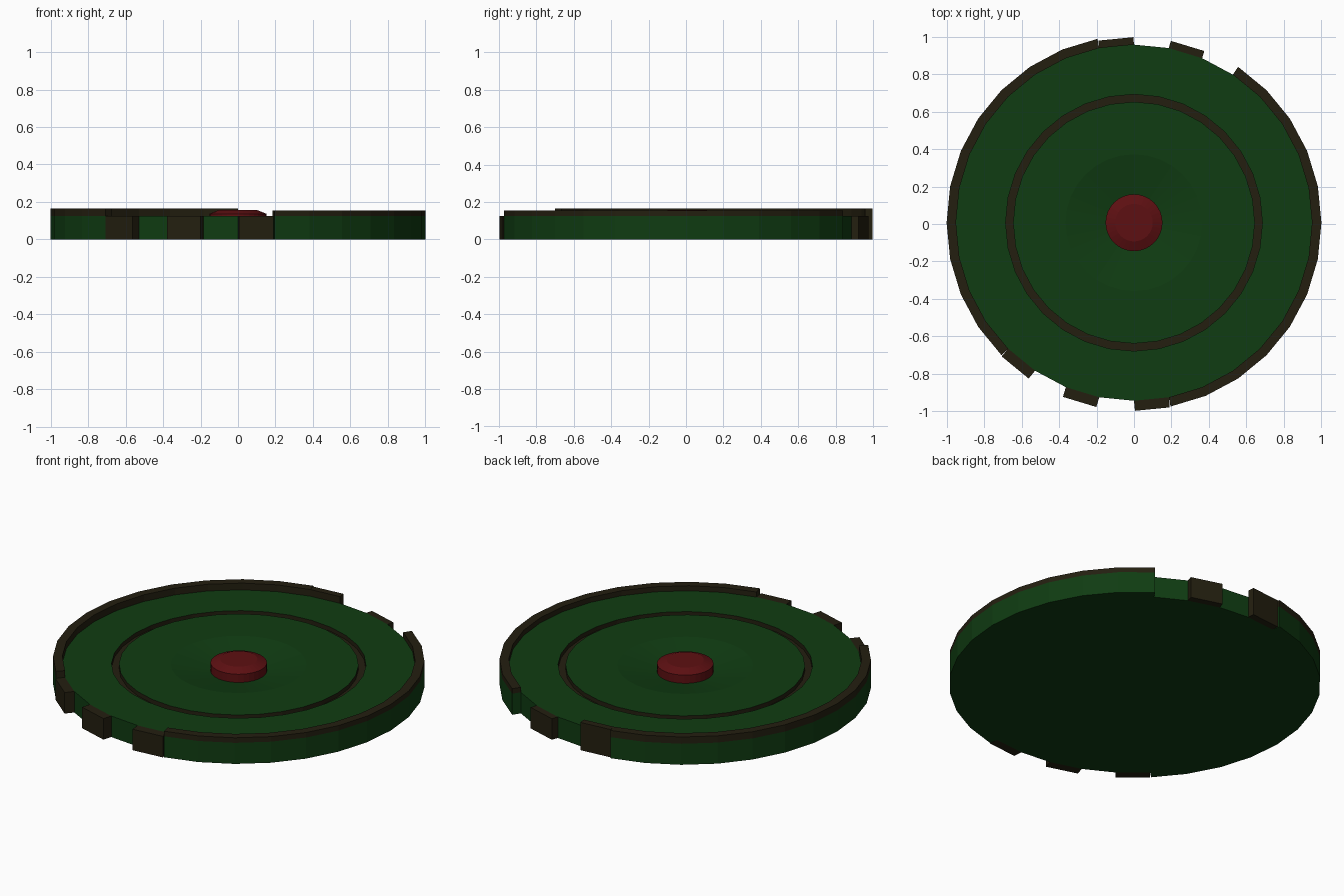
import bpy, bmesh, math
from mathutils import Vector

cube = bpy.data.objects.get("Cube")
if cube:
    bpy.data.objects.remove(cube)

SIDES = 32
STEP = 2 * math.pi / SIDES
CENTRE_Y = 0.007
RADIUS, RIM, TOP = 0.95, 1.0, 0.125


def material(name, colour):
    m = bpy.data.materials.new(name)
    m.use_nodes = True
    m.diffuse_color = (*colour, 1)
    m.node_tree.nodes["Principled BSDF"].inputs["Base Color"].default_value = (*colour, 1)
    return m


GREEN = material("dark_green", (0.005, 0.045, 0.006))
BROWN = material("dark_brown", (0.017, 0.0135, 0.005))
RED = material("deep_red", (0.11, 0.005, 0.006))


def finish(name, bm, mats):
    bmesh.ops.remove_doubles(bm, verts=bm.verts, dist=1e-5)
    bmesh.ops.recalc_face_normals(bm, faces=bm.faces)
    mesh = bpy.data.meshes.new(name)
    bm.to_mesh(mesh)
    bm.free()
    for m in mats:
        mesh.materials.append(m)
    obj = bpy.data.objects.new(name, mesh)
    obj.location.y = CENTRE_Y
    bpy.context.collection.objects.link(obj)
    return obj


def at(r, i, z):
    return Vector((r * math.cos(i * STEP), r * math.sin(i * STEP), z))


def lathe(name, profile, mats, first=0, last=SIDES, rule=lambda c: 0):
    """Sweep a radius/height profile over the sides first..last."""
    bm = bmesh.new()
    columns = [[bm.verts.new(at(r, i, z)) for r, z in profile] for i in range(first, last + 1)]
    for a, b in zip(columns, columns[1:]):
        for k in range(len(profile) - 1):
            quad = [a[k], a[k + 1], b[k + 1], b[k]]
            # Faces touching the axis become triangles
            if profile[k][0] == 0:
                quad.remove(b[k])
            elif profile[k + 1][0] == 0:
                quad.remove(b[k + 1])
            bm.faces.new(quad)
    if last - first < SIDES:
        bm.faces.new(columns[0][:-1])
        bm.faces.new(columns[-1][:-1])
    for f in bm.faces:
        f.material_index = rule(f.calc_center_median())
    return finish(name, bm, mats)


# Main disc with a brown groove and a shallow dish in the middle
G_OUT, G_IN, G_Z = 0.685, 0.645, 0.1
body = [(0, 0), (RADIUS, 0), (RADIUS, TOP), (G_OUT, TOP), (G_OUT, G_Z), (G_IN, G_Z),
        (G_IN, TOP), (0.365, TOP), (0.15, 0.088), (0, 0.088)]
lathe("disc_body", body, [GREEN, BROWN],
      rule=lambda c: int(G_IN - 0.01 < c.xy.length < G_OUT and 0.09 < c.z < TOP - 0.001))

# Red centre button with a bevelled top
lathe("centre_button", [(0, 0.08), (0.152, 0.08), (0.152, 0.137), (0.1, 0.158), (0, 0.158)], [RED])

# Two rim arcs: green wall below, brown lip on top
for side, first, last, height in (("right", 9, 20, 0.165), ("left", 25, 37, 0.155)):
    for part, low, high, mat in (("wall", 0, TOP, GREEN), ("lip", TOP, height, BROWN)):
        section = [(RADIUS, low), (RIM, low), (RIM, high), (RADIUS, high), (RADIUS, low)]
        lathe(f"{side}_rim_{part}", section, [mat], first, last)


# Grip teeth pushed straight out of single sides of the disc
def tooth(name, i, depth, height):
    bm = bmesh.new()
    face = bm.faces.new([bm.verts.new(p) for p in (
        at(RADIUS, i, 0), at(RADIUS, i + 1, 0), at(RADIUS, i + 1, height), at(RADIUS, i, height))])
    out = at(depth, i + 0.5, 0)
    grown = bmesh.ops.extrude_face_region(bm, geom=[face], use_keep_orig=True)
    bmesh.ops.translate(bm, vec=out, verts=[v for v in grown["geom"] if isinstance(v, bmesh.types.BMVert)])
    finish(name, bm, [BROWN])


for n, i in enumerate((20, 22, 24)):
    tooth(f"front_tooth_{n + 1}", i, 0.054, TOP)
tooth("back_tooth_1", 6, 0.04, TOP)
tooth("back_tooth_2", 8, 0.04, 0.165)
